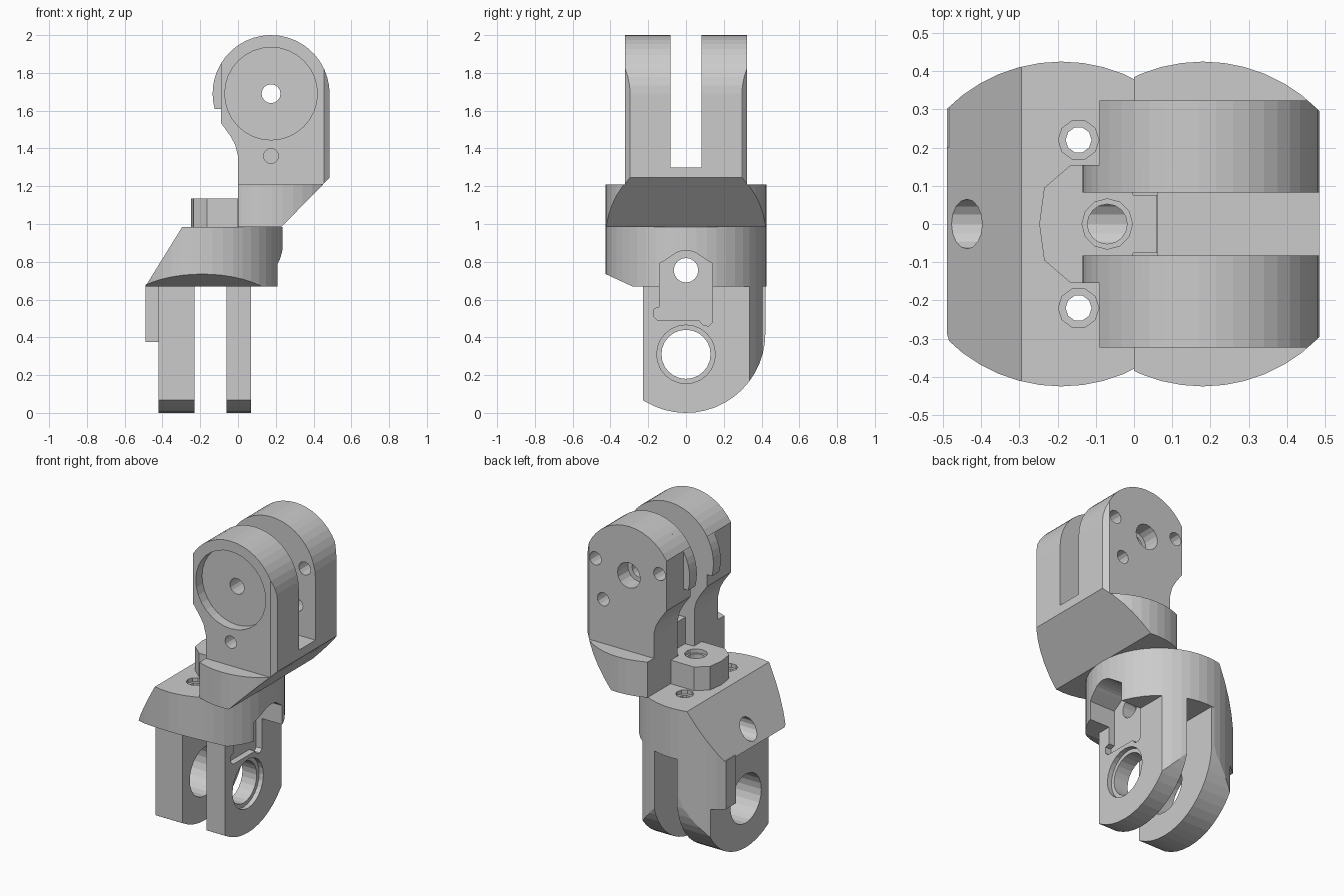
import bpy, bmesh
from math import sin, cos, radians, pi

if "Cube" in bpy.data.objects:
    bpy.data.objects.remove(bpy.data.objects["Cube"])

# ---------- helpers ----------
def prism(pts, axis, a, b, name="cutter"):
    """Extrude a 2D profile from a to b along axis."""
    place = {'x': lambda p, t: (t, p[0], p[1]),
             'y': lambda p, t: (p[0], t, p[1]),
             'z': lambda p, t: (p[0], p[1], t)}[axis]
    bm = bmesh.new()
    lo = [bm.verts.new(place(p, a)) for p in pts]
    hi = [bm.verts.new(place(p, b)) for p in pts]
    bm.faces.new(lo)
    bm.faces.new(hi)
    n = len(pts)
    for i in range(n):
        j = (i + 1) % n
        bm.faces.new((lo[i], lo[j], hi[j], hi[i]))
    bmesh.ops.recalc_face_normals(bm, faces=bm.faces)
    me = bpy.data.meshes.new(name)
    bm.to_mesh(me)
    bm.free()
    ob = bpy.data.objects.new(name, me)
    bpy.context.collection.objects.link(ob)
    return ob

def arc(u, v, r, a0, a1, n):
    return [(u + r * cos(radians(a0 + (a1 - a0) * i / n)),
             v + r * sin(radians(a0 + (a1 - a0) * i / n))) for i in range(n + 1)]

def cyl(u, v, r, axis, a, b, n=16):
    return prism(arc(u, v, r, 0, 360, n)[:-1], axis, a, b)

def box(x0, x1, y0, y1, z0, z1):
    return prism([(x0, y0), (x1, y0), (x1, y1), (x0, y1)], 'z', z0, z1)

def combine(ob, other, op='DIFFERENCE'):
    m = ob.modifiers.new("bool", 'BOOLEAN')
    m.operation = op
    m.solver = 'EXACT'
    m.object = other
    bpy.context.view_layer.objects.active = ob
    bpy.ops.object.modifier_apply(modifier=m.name)
    bpy.data.objects.remove(other, do_unlink=True)

R = 0.425            # turning radius of both joint bodies
CX, CZ = 0.175, 1.69  # upper pivot

# ---------- upper fork ----------
ear = arc(CX, CZ, 0.31, 0, 148.7, 18) + [(-.09, 1.535), (-.04, 1.465), (-.015, 1.42),
      (0, 1.36), (0, .985), (.23, .985), (.485, 1.245)]
upper = prism(ear, 'y', -.323, .323, "upper_fork")
combine(upper, prism([(0, .985), (.23, .985), (.451, 1.21), (0, 1.21)], 'y', -.5, .5), 'UNION')
combine(upper, cyl(.18, 0, R, 'z', .9, 2.1, 48), 'INTERSECT')
# inner bearing lips on both ears
for s in (-1, 1):
    lip = arc(CX, CZ, .3095, 90, 195, 14) + [(CX, 1.61)]
    combine(upper, prism(lip, 'y', s * .07, s * .155), 'UNION')
# slot between the ears and screw access notch
combine(upper, box(-.3, .6, -.083, .083, 1.3, 2.2))
combine(upper, box(-.1, .062, -.083, .083, .9, 1.35))
# front recess, pivot hole, back counterbore, small holes
combine(upper, cyl(CX, CZ, .245, 'y', -.5, -.26, 32))
combine(upper, cyl(CX, CZ, .05, 'y', -.5, .5))
combine(upper, cyl(CX, CZ, .08, 'y', .22, .5))
combine(upper, cyl(CX, 1.36, .04, 'y', -.5, -.2, 12))
for dx, dz in ((.235, .045), (-.215, .065), (.18, -.2)):
    combine(upper, cyl(CX + dx, CZ + dz, .042, 'y', 0, .5, 12))

# ---------- lower fork ----------
lower = prism([(-.49, .67), (-.295, .985), (.3, .985), (.3, .67)], 'y', -.5, .5, "lower_fork")
combine(lower, prism([(-.6, .816), (-.285, .67), (-.285, .6), (-.6, .6)], 'x', -.7, .5))
# two prongs and side boss
prong = [(-.228, .72), (-.228, .067)] + arc(0, .42, .42, -121, 0, 16) + [(.42, .72)]
for x0, x1 in ((-.42, -.23), (-.06, .07)):
    combine(lower, prism(prong, 'x', x0, x1), 'UNION')
combine(lower, box(-.49, -.40, .2, .42, .375, .68), 'UNION')
combine(lower, cyl(-.19, 0, R, 'z', -.1, 1.1, 48), 'INTERSECT')
# locating tab on top
half = [(.06, .076), (-.002, .076), (-.002, .155), (-.165, .155), (-.235, .095)]
tab = half + [(-.248, 0)] + [(x, -y) for x, y in reversed(half)]
combine(lower, prism(tab, 'z', .95, 1.135), 'UNION')
# pocket on the right side
pocket = arc(0, .745, .115, 50, 130, 8) + [(-.14, .79), (-.14, .56), (-.17, .55), (-.17, .51),
         (-.15, .49), (.07, .49), (.09, .465), (.12, .46), (.14, .48), (.14, .79)]
combine(lower, prism(pocket, 'x', .03, .4))
# cross hole and pivot holes
combine(lower, cyl(0, .755, .065, 'x', -.6, .3))
combine(lower, cyl(0, .31, .155, 'x', -.6, -.15, 24))
combine(lower, cyl(0, .31, .13, 'x', -.15, .3, 24))
combine(lower, cyl(0, .31, .155, 'x', .04, .3, 24))
# vertical screw holes with counterbores
for y in (-.22, .22):
    combine(lower, cyl(-.145, y, .034, 'z', .5, 1.1, 10))
    combine(lower, cyl(-.145, y, .053, 'z', .96, 1.1, 10))
combine(lower, cyl(-.07, 0, .052, 'z', .76, 1.3))
combine(lower, cyl(-.07, 0, .066, 'z', 1.11, 1.3, 12))
